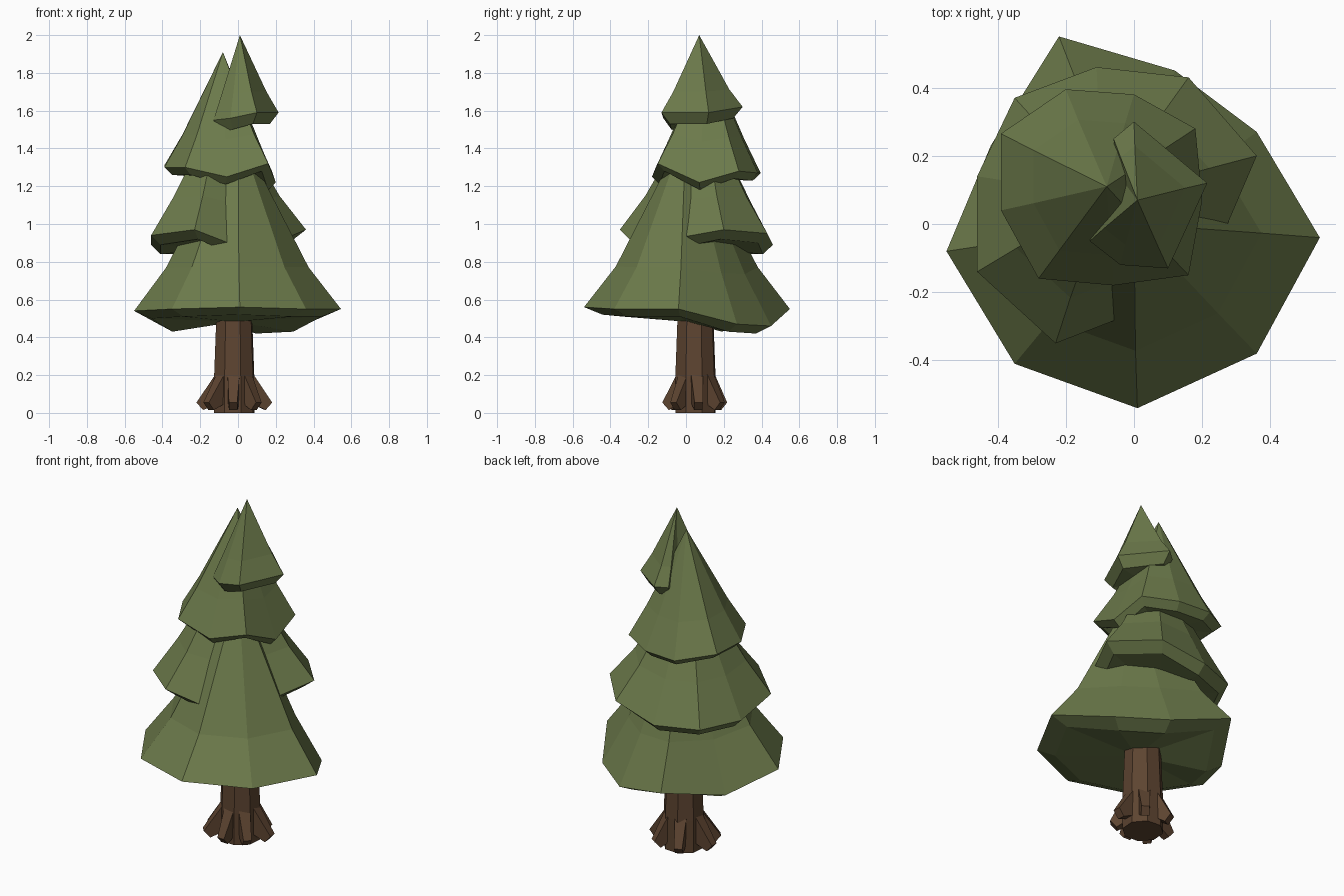
import bpy
import bmesh
import math
from mathutils import Vector

default_cube = bpy.data.objects.get("Cube")
if default_cube:
    bpy.data.objects.remove(default_cube, do_unlink=True)


def make_material(name, colour):
    material = bpy.data.materials.new(name)
    material.use_nodes = True
    material.diffuse_color = (*colour, 1)
    shader = material.node_tree.nodes["Principled BSDF"]
    shader.inputs["Base Color"].default_value = (*colour, 1)
    shader.inputs["Roughness"].default_value = 0.9
    return material


needle_green = make_material("needle_green", (0.15, 0.195, 0.07))
bark_brown = make_material("bark_brown", (0.11, 0.058, 0.03))


def finish(bm, name, material):
    bmesh.ops.recalc_face_normals(bm, faces=bm.faces)
    mesh = bpy.data.meshes.new(name)
    bm.to_mesh(mesh)
    bm.free()
    mesh.materials.append(material)
    obj = bpy.data.objects.new(name, mesh)
    bpy.context.collection.objects.link(obj)
    return obj


def bridge(bm, lower, upper):
    count = len(lower)
    for i in range(count):
        j = (i + 1) % count
        bm.faces.new((lower[i], lower[j], upper[j], upper[i]))


def fan(bm, ring, tip):
    for i in range(len(ring)):
        bm.faces.new((ring[i], ring[(i + 1) % len(ring)], tip))


def foliage_tier(name, rim, apex, waist_z, drop, inset):
    """Uneven skirt: tucked underside, wide rim, narrower waist, pointed tip."""
    bm = bmesh.new()
    rim = [Vector(p) for p in rim]
    apex = Vector(apex)
    middle = sum(rim, Vector()) / len(rim)

    def ring(points):
        return [bm.verts.new(p) for p in points]

    def shrink(p, centre, scale, z):
        flat = centre.lerp(p, scale)
        return Vector((flat.x, flat.y, z))

    under = ring(shrink(p, middle, inset, p.z - drop) for p in rim)
    edge = ring(rim)
    axis = middle.lerp(apex, 0.5)
    waist = ring(shrink(p, axis, 0.69, waist_z + 0.4 * (p.z - middle.z)) for p in rim)
    bridge(bm, under, edge)
    bridge(bm, edge, waist)
    fan(bm, waist, bm.verts.new(apex))
    fan(bm, under, bm.verts.new(middle - Vector((0, 0, drop))))
    return finish(bm, name, needle_green)


# Four leaning layers of foliage, rims listed counter-clockwise
foliage_tier("bottom_foliage", [
    (0.01, -0.54, 0.56), (0.36, -0.38, 0.55), (0.545, -0.04, 0.55),
    (0.36, 0.27, 0.47), (0.12, 0.45, 0.46), (-0.22, 0.55, 0.55),
    (-0.42, 0.23, 0.47), (-0.55, -0.08, 0.54), (-0.35, -0.41, 0.55),
], (0, 0, 1.5), 0.76, 0.04, 0.82)

foliage_tier("lower_middle_foliage", [
    (-0.23, -0.35, 0.97), (-0.05, -0.28, 0.9), (0.24, -0.08, 0.92),
    (0.36, 0.2, 0.97), (0.16, 0.43, 0.95), (-0.11, 0.46, 0.89),
    (-0.35, 0.37, 0.89), (-0.46, 0.14, 0.89), (-0.46, -0.14, 0.94),
], (-0.08, 0.08, 1.66), 1.13, 0.05, 0.86)

foliage_tier("upper_middle_foliage", [
    (-0.28, -0.16, 1.3), (-0.06, -0.18, 1.25), (0.16, -0.15, 1.32),
    (0.2, 0.07, 1.22), (0.18, 0.28, 1.28), (0, 0.38, 1.27),
    (-0.2, 0.395, 1.27), (-0.39, 0.265, 1.31), (-0.39, 0.04, 1.3),
], (-0.08, 0.11, 1.91), 1.46, 0.04, 0.86)

foliage_tier("top_foliage", [
    (-0.13, -0.05, 1.55), (-0.04, -0.12, 1.56), (0.1, -0.13, 1.59),
    (0.215, 0.12, 1.59), (0, 0.3, 1.62), (-0.06, 0.25, 1.61),
    (-0.05, 0.15, 1.6),
], (0.01, 0.07, 2), 1.7, 0.06, 0.78)

# Eight-sided trunk, slightly tapered
TRUNK = Vector((-0.02, 0.05, 0))
SIDES = 8
bm = bmesh.new()
rings = []
for z, radius in ((0.01, 0.112), (0.2, 0.112), (0.56, 0.098)):
    rings.append([
        bm.verts.new(TRUNK + Vector((radius * math.cos(a), radius * math.sin(a), z)))
        for a in (math.tau * (i + 0.4) / SIDES for i in range(SIDES))
    ])
for lower, upper in zip(rings, rings[1:]):
    bridge(bm, lower, upper)
bm.faces.new(rings[0])
bm.faces.new(rings[-1])
finish(bm, "trunk", bark_brown)


def root(name, angle, reach):
    """Tapered prong sloping from the trunk down to the ground."""
    out = Vector((math.cos(angle), math.sin(angle), 0))
    side = Vector((-out.y, out.x, 0))
    up = Vector((0, 0, 1))
    bm = bmesh.new()
    # each section: upper and lower (distance, height), then half width
    sections = (
        ((0.095, 0.21), (0.07, 0.06), 0.032),
        ((reach, 0.055), (reach - 0.035, 0.015), 0.022),
    )
    loops = []
    for high, low, half in sections:
        corners = ((high, -half), (high, half), (low, half), (low, -half))
        loops.append([
            bm.verts.new(TRUNK + out * d + up * z + side * s)
            for (d, z), s in corners
        ])
    bridge(bm, *loops)
    bm.faces.new(loops[0])
    bm.faces.new(loops[1])
    finish(bm, name, bark_brown)


# Roots spread around the trunk foot
for number, degrees in enumerate((5, 55, 115, 180, 222, 268, 318)):
    root(f"root_{number + 1}", math.radians(degrees), 0.2 if degrees in (5, 180, 222) else 0.175)

# Settle the lowest parts on the ground
for obj in bpy.context.collection.objects:
    if obj.name == "trunk":
        obj.location.z = -0.01
